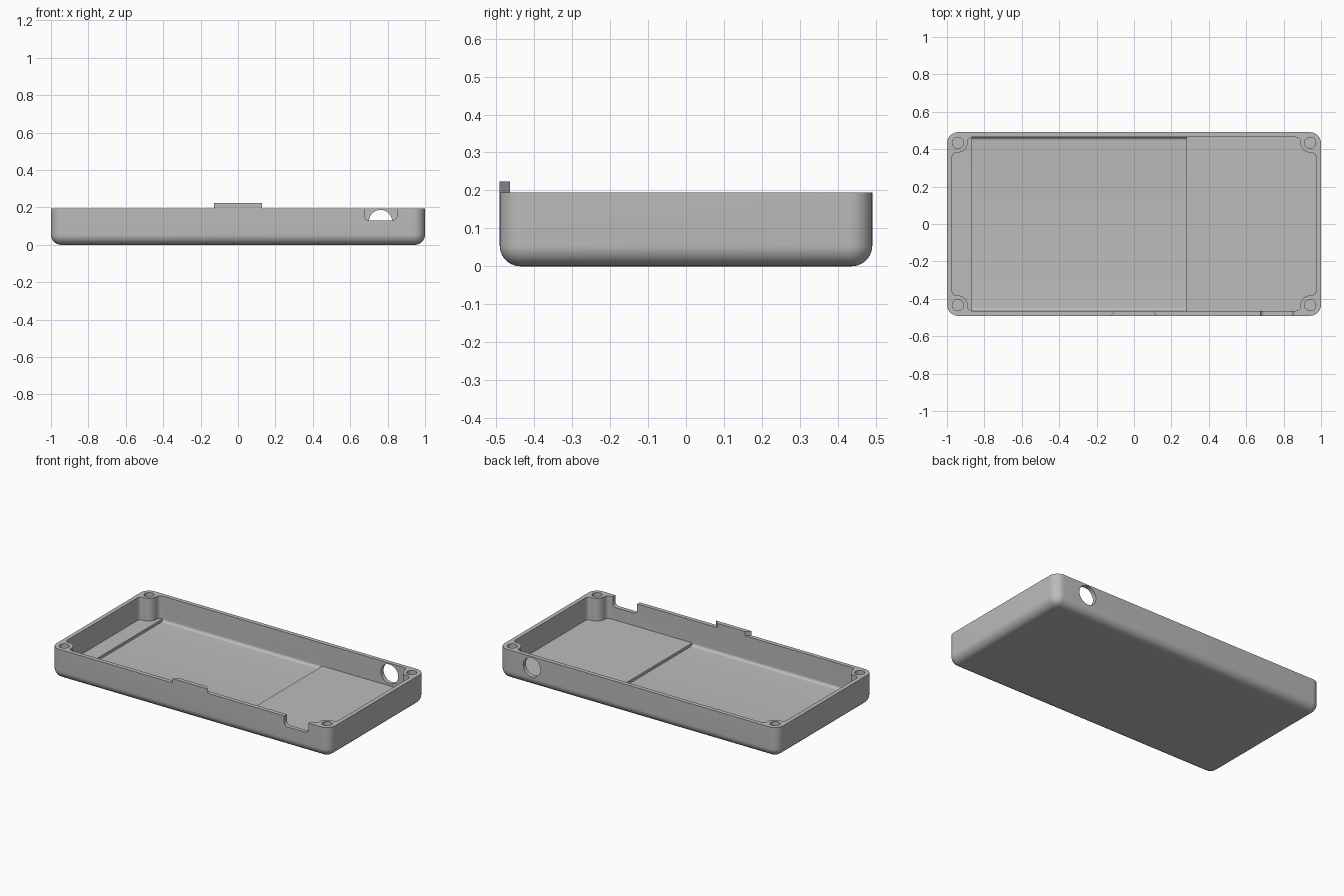
import bpy
import bmesh
from math import sin, cos, pi
from mathutils import Vector

if "Cube" in bpy.data.objects:
    bpy.data.objects.remove(bpy.data.objects["Cube"])

HX, HY, TOP = 1.0, 0.491, 0.195      # outer half sizes and rim height
WALL, FLOOR, POCKET = 0.027, 0.048, 0.03
IX, IY = HX - WALL, HY - WALL        # inner half sizes
BX, BY = 0.942, 0.434                # screw hole centres

grey = bpy.data.materials.new("plain grey")
grey.use_nodes = True
colour = (0.5, 0.5, 0.5, 1)
grey.diffuse_color = colour
grey.node_tree.nodes["Principled BSDF"].inputs["Base Color"].default_value = colour


def arc(cx, cy, r, start, end, steps=10):
    """Points of an arc, angles in quarter turns."""
    angles = [(start + (end - start) * i / steps) * pi / 2 for i in range(steps + 1)]
    return [(cx + r * cos(a), cy + r * sin(a)) for a in angles]


def four_corners(points):
    """Mirror the +x +y corner path into a closed loop."""
    back = points[::-1]
    return (points + [(-x, y) for x, y in back]
            + [(-x, -y) for x, y in points] + [(x, -y) for x, y in back])


def loft(name, rings):
    """Skin a stack of equal closed rings and cap both ends."""
    bm = bmesh.new()
    rows = [[bm.verts.new(p) for p in ring] for ring in rings]
    for low, high in zip(rows, rows[1:]):
        for i in range(len(low)):
            j = (i + 1) % len(low)
            bm.faces.new((low[i], low[j], high[j], high[i]))
    bm.faces.new(rows[0][::-1])
    bm.faces.new(rows[-1])
    bmesh.ops.recalc_face_normals(bm, faces=bm.faces)
    mesh = bpy.data.meshes.new(name)
    bm.to_mesh(mesh)
    bm.free()
    mesh.materials.append(grey)
    ob = bpy.data.objects.new(name, mesh)
    bpy.context.collection.objects.link(ob)
    return ob


def prism(name, profile, axis, start, end):
    """Extrude a 2D profile along the x, y or z axis."""
    def place(p, t):
        spot = list(p)
        spot.insert("xyz".index(axis), t)
        return Vector(spot)
    return loft(name, [[place(p, t) for p in profile] for t in (start, end)])


def activate(ob):
    bpy.ops.object.select_all(action='DESELECT')
    ob.select_set(True)
    bpy.context.view_layer.objects.active = ob


def cut(target, cutter):
    cutter.hide_render = True
    mod = target.modifiers.new("cut", 'BOOLEAN')
    mod.operation = 'DIFFERENCE'
    mod.solver = 'EXACT'
    mod.object = cutter
    activate(target)
    bpy.ops.object.modifier_apply(modifier=mod.name)
    bpy.data.objects.remove(cutter)


# Outer tray with rounded corners and a rounded bottom edge
CORNER, ROUND = 0.06, 0.055
levels = [(ROUND * (1 - sin(a)), ROUND * (1 - cos(a)))
          for a in [i * pi / 20 for i in range(11)]] + [(0, TOP)]
rings = []
for inset, z in levels:
    loop = four_corners(arc(HX - CORNER, HY - CORNER, CORNER - inset, 0, 1))
    rings.append([(x, y, z) for x, y in loop])
tray = loft("tray", rings)

# Cavity whose outline wraps around the four screw posts
POST, FILLET = 0.052, 0.025
post_path = (arc(IX - FILLET, BY - POST - FILLET, FILLET, 0, 1, 6)
             + arc(BX, BY, POST, 3, 2)
             + arc(BX - POST - FILLET, IY - FILLET, FILLET, 0, 1, 6))
cut(tray, prism("cavity", four_corners(post_path), "z", FLOOR, 0.3))

# Shallow floor pocket with rounded long edges
R = FLOOR - POCKET
half = arc(IY - R, FLOOR, R, -1, 0, 8) + [(IY, FLOOR + 0.01)]
section = half + [(-y, z) for y, z in half[::-1]]
cut(tray, prism("pocket", section, "x", -0.865, 0.28))

# Blind screw holes
for sx in (-1, 1):
    for sy in (-1, 1):
        ring = arc(sx * BX, sy * BY, 0.03, 0, 4, 24)[:-1]
        cut(tray, prism("screw_hole", ring, "z", 0.07, 0.3))

# Round port through the back wall
cut(tray, prism("back_port", arc(0.762, 0.125, 0.062, 0, 4, 40)[:-1], "y", IY - 0.02, 0.6))

# Notch with rounded lower corners in the front wall
NR = 0.025
notch = ([(0.675, 0.3)] + arc(0.675 + NR, 0.13 + NR, NR, 2, 3, 8)
         + arc(0.85 - NR, 0.13 + NR, NR, 3, 4, 8) + [(0.85, 0.3)])
cut(tray, prism("front_notch", notch, "y", -0.6, -IY + 0.008))

# Tapered locating tab on the front rim
tab = prism("front_tab", [(-0.127, -HY), (0.127, -HY), (0.1, -IY), (-0.1, -IY)],
            "z", TOP, 0.223)

for ob in (tray, tab):
    activate(ob)
    bpy.ops.object.shade_smooth_by_angle(angle=pi / 6)
